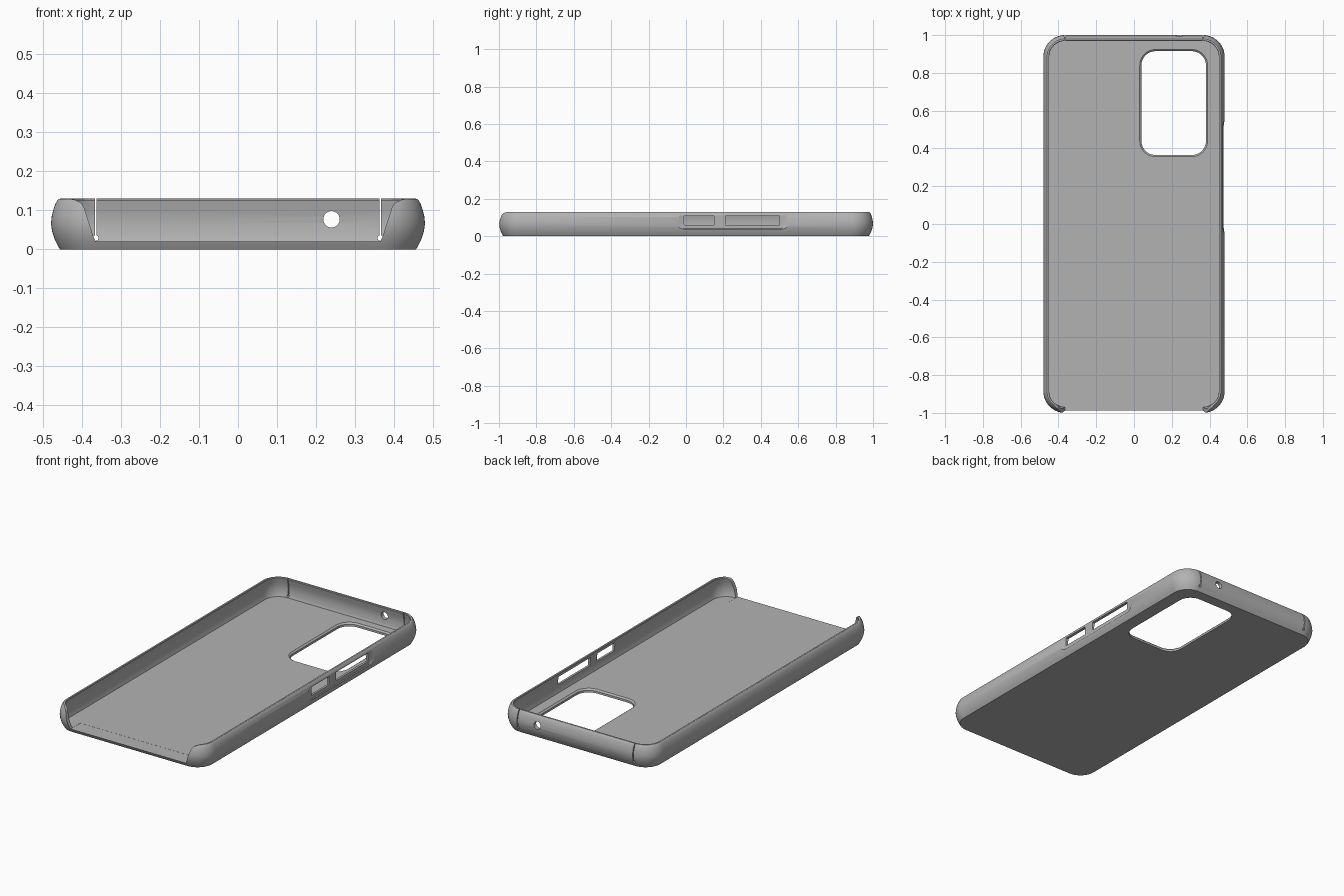
import bpy, bmesh
from math import sin, cos, pi

cube = bpy.data.objects.get("Cube")
if cube:
    bpy.data.objects.remove(cube, do_unlink=True)

grey = bpy.data.materials.new("matte grey")
grey.use_nodes = True
COLOUR = (0.45, 0.45, 0.45, 1)
grey.diffuse_color = COLOUR
grey.node_tree.nodes["Principled BSDF"].inputs["Base Color"].default_value = COLOUR


def rounded_rect(hx, hy, r, steps=10):
    """Outline of a rounded rectangle centred on the origin."""
    pts = []
    for i, (sx, sy) in enumerate([(1, 1), (-1, 1), (-1, -1), (1, -1)]):
        for k in range(steps + 1):
            a = (i + k / steps) * pi / 2
            pts.append((sx * (hx - r) + r * cos(a), sy * (hy - r) + r * sin(a)))
    return pts


def loft(name, rings):
    """Closed solid skinned over matching rings of 3D points."""
    bm = bmesh.new()
    loops = [[bm.verts.new(p) for p in ring] for ring in rings]
    n = len(loops[0])
    for a, b in zip(loops, loops[1:]):
        for i in range(n):
            j = (i + 1) % n
            bm.faces.new((a[i], a[j], b[j], b[i]))
    bm.faces.new(loops[0][::-1])
    bm.faces.new(loops[-1])
    bmesh.ops.recalc_face_normals(bm, faces=bm.faces)
    mesh = bpy.data.meshes.new(name)
    bm.to_mesh(mesh)
    bm.free()
    mesh.materials.append(grey)
    obj = bpy.data.objects.new(name, mesh)
    bpy.context.collection.objects.link(obj)
    return obj


def prism_y(name, outline, y0, y1):
    return loft(name, [[(x, y, z) for x, z in outline] for y in (y0, y1)])


def side_loft(name, cy, cz, sections):
    """Solid through the left wall; sections are (x, half y, half z, radius)."""
    return loft(name, [[(x, cy + u, cz + v) for u, v in rounded_rect(hy, hz, r, 6)]
                       for x, hy, hz, r in sections])


# Tray: (inset, height) from the underside, over the lip, down to the floor
profile = [(0.023, 0), (0.016, 0.012), (0.009, 0.027), (0.003, 0.045), (0, 0.066),
           (0.002, 0.085), (0.006, 0.102), (0.011, 0.116), (0.016, 0.125),
           (0.020, 0.129), (0.024, 0.130), (0.029, 0.129), (0.031, 0.125),
           (0.030, 0.119), (0.026, 0.103), (0.023, 0.085), (0.022, 0.066),
           (0.024, 0.046), (0.027, 0.032), (0.031, 0.020)]
case = loft("phone_case", [[(x, y, z) for x, y in rounded_rect(0.48 - d, 1 - d, 0.115 - d, 14)]
                           for d, z in profile])

cutters = []

# Camera window with a flared inner rim
cutters.append(loft("camera_window", [
    [(0.21 + x, 0.64 + y, z) for x, y in rounded_rect(0.171 + e, 0.275 + e, 0.075 + e)]
    for e, z in [(0, -0.02), (0, 0.012), (0.003, 0.016), (0.009, 0.0202), (0.009, 0.04)]]))

# Open front end with sloping, rounded shoulders
shoulder = [(0.365, 0.0195), (0.370, 0.03), (0.396, 0.11), (0.404, 0.12),
            (0.420, 0.1275), (0.440, 0.131), (0.440, 0.16)]
cutters.append(prism_y("front_opening",
                       shoulder + [(-x, z) for x, z in reversed(shoulder)], -1.1, -0.9))

# Button recess and two button slots in the left wall
cutters.append(side_loft("button_recess", 0.25, 0.085,
                         [(0.470, 0.28, 0.045, 0.03), (0.482, 0.305, 0.055, 0.04)]))
for y0, y1 in [(-0.01, 0.15), (0.21, 0.50)]:
    cutters.append(side_loft("button_slot", (y0 + y1) / 2, 0.084,
                             [(x, (y1 - y0) / 2, 0.024, 0.003) for x in (0.42, 0.52)]))

# Round port and two relief slits in the back wall
def round_hole(name, x, z, r, sides):
    ring = [(x + r * cos(2 * pi * i / sides), z + r * sin(2 * pi * i / sides))
            for i in range(sides)]
    cutters.append(prism_y(name, ring, 0.94, 1.05))

round_hole("port_hole", 0.24, 0.077, 0.021, 32)
for s in (-1, 1):
    x = s * 0.365
    round_hole("slit_end", x, 0.029, 0.007, 16)
    cutters.append(prism_y("slit", [(x - 0.0025, 0.029), (x + 0.0025, 0.029),
                                    (x + 0.0025, 0.16), (x - 0.0025, 0.16)], 0.93, 1.06))

# Carve the tray, then bake and drop the cutters
for c in cutters:
    c.hide_render = True
    mod = case.modifiers.new(c.name, 'BOOLEAN')
    mod.operation = 'DIFFERENCE'
    mod.solver = 'EXACT'
    mod.object = c
bpy.context.view_layer.update()
baked = bpy.data.meshes.new_from_object(
    case.evaluated_get(bpy.context.evaluated_depsgraph_get()))
case.modifiers.clear()
case.data = baked
for c in cutters:
    bpy.data.objects.remove(c, do_unlink=True)

bpy.ops.object.select_all(action='DESELECT')
case.select_set(True)
bpy.context.view_layer.objects.active = case
bpy.ops.object.shade_smooth_by_angle(angle=pi / 6)
